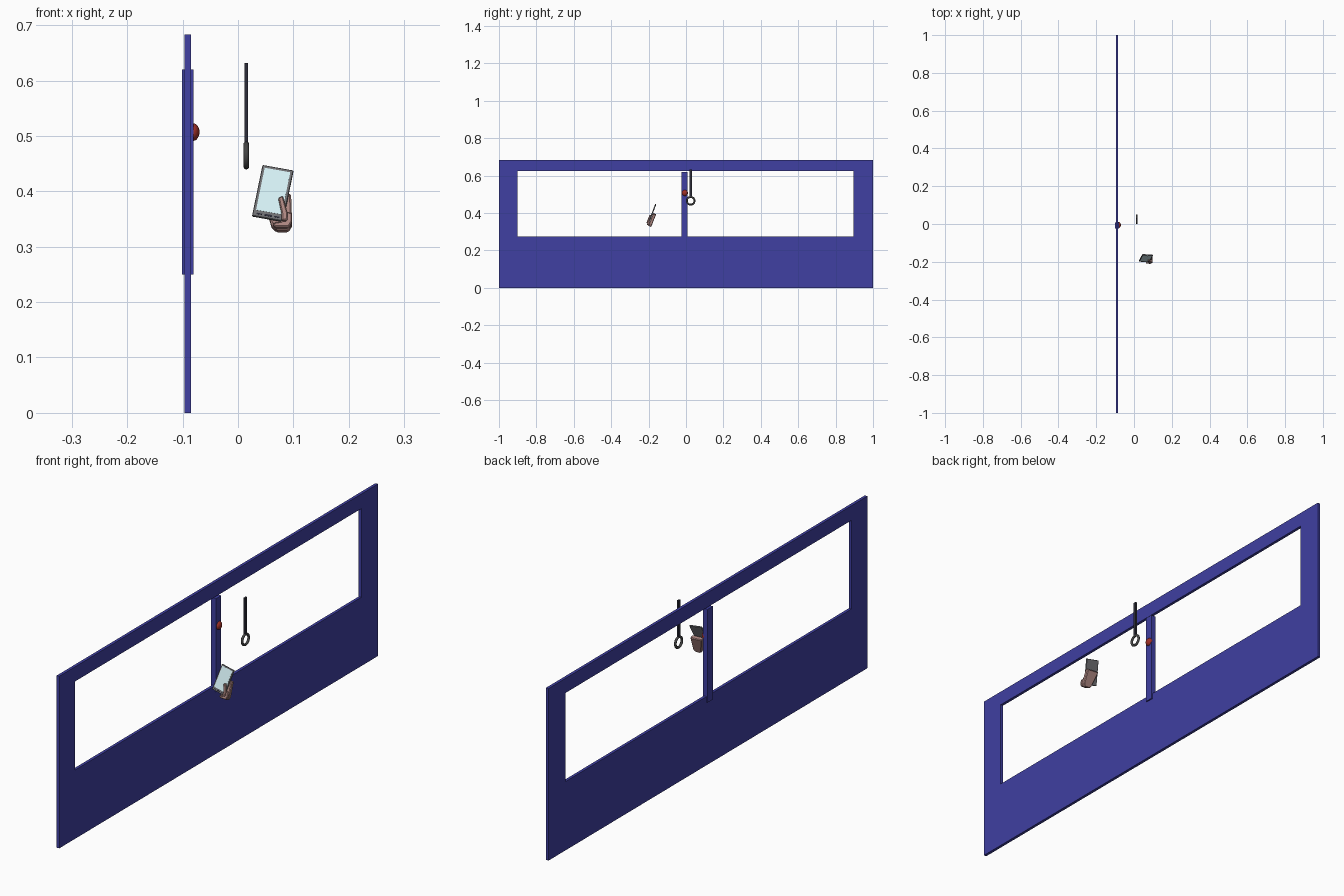
import bpy, bmesh, math
from mathutils import Vector, Matrix

if "Cube" in bpy.data.objects:
    bpy.data.objects.remove(bpy.data.objects["Cube"])


def mat(name, r, g, b):
    m = bpy.data.materials.new(name)
    m.diffuse_color = (r, g, b, 1)
    m.use_nodes = True
    m.node_tree.nodes["Principled BSDF"].inputs["Base Color"].default_value = m.diffuse_color
    return m


BLUE = mat("blue_paint", 0.05, 0.05, 0.36)
RED = mat("red", 0.35, 0.03, 0.02)
DARK = mat("dark_strap", 0.025, 0.025, 0.04)
RUBBER = mat("ring_grey", 0.06, 0.06, 0.06)
CASE = mat("case_grey", 0.16, 0.16, 0.17)
SCREEN = mat("screen", 0.66, 0.87, 0.91)
SKIN = mat("skin", 0.42, 0.24, 0.22)


def finish(name, bm, material, frame=None, bevel=0):
    bmesh.ops.recalc_face_normals(bm, faces=bm.faces)
    me = bpy.data.meshes.new(name)
    bm.to_mesh(me)
    bm.free()
    ob = bpy.data.objects.new(name, me)
    bpy.context.collection.objects.link(ob)
    me.materials.append(material)
    if frame:
        ob.matrix_world = frame
    if bevel:
        mod = ob.modifiers.new("bevel", 'BEVEL')
        mod.width, mod.segments = bevel, 1
    return ob


def box(name, lo, hi, material, frame=None, bevel=0):
    lo, hi = Vector(lo), Vector(hi)
    bm = bmesh.new()
    bmesh.ops.create_cube(bm, size=1, matrix=Matrix.Translation((lo + hi) / 2)
                          @ Matrix.Diagonal((*(hi - lo), 1)))
    return finish(name, bm, material, frame, bevel)


def prism(name, outline, w0, w1, material, frame, bevel=0):
    # outline in local u,v, extruded along local w
    bm = bmesh.new()
    face = bm.faces.new([bm.verts.new((u, v, w0)) for u, v in outline])
    ext = bmesh.ops.extrude_face_region(bm, geom=[face])["geom"]
    bmesh.ops.translate(bm, vec=(0, 0, w1 - w0),
                        verts=[g for g in ext if isinstance(g, bmesh.types.BMVert)])
    return finish(name, bm, material, frame, bevel)


def make_frame(origin, right, up):
    u = Vector(right).normalized()
    w = u.cross(Vector(up)).normalized()
    v = w.cross(u)
    m = Matrix((u, v, w)).transposed().to_4x4()
    m.translation = origin
    return m


# wall panel: one connected frame around the window opening
X0, X1 = -0.0965, -0.085
bm = bmesh.new()
outer = [(-1, 0), (1, 0), (1, 0.683), (-1, 0.683)]
inner = [(-0.9, 0.273), (0.895, 0.273), (0.895, 0.625), (-0.9, 0.625)]
rings = [[bm.verts.new((x, y, z)) for y, z in loop]
         for x in (X0, X1) for loop in (outer, inner)]
for a, b in ((0, 1), (2, 3), (0, 2), (1, 3)):
    for i in range(4):
        j = (i + 1) % 4
        bm.faces.new((rings[a][i], rings[a][j], rings[b][j], rings[b][i]))
finish("window_wall", bm, BLUE)

# pillar between the windows, with its stop button
box("window_pillar", (-0.101, -0.024, 0.25), (-0.080, 0.009, 0.62), BLUE)
bm = bmesh.new()
bmesh.ops.create_uvsphere(bm, u_segments=20, v_segments=12, radius=1,
                          matrix=Matrix.Translation((-0.081, -0.006, 0.507))
                          @ Matrix.Diagonal((0.0115, 0.016, 0.016, 1)))
for f in bm.faces:
    f.smooth = True
finish("stop_button", bm, RED)

# hanging strap and grab ring
box("hanging_strap", (0.0115, 0.019, 0.487), (0.0185, 0.031, 0.632), DARK)
bm = bmesh.new()
N, M, R, r = 24, 10, 0.0205, 0.005
grid = [[bm.verts.new((0.015 + r * math.sin(b),
                       0.025 + (R + r * math.cos(b)) * math.cos(a),
                       0.465 + (R + r * math.cos(b)) * math.sin(a)))
         for b in (2 * math.pi * j / M for j in range(M))]
        for a in (2 * math.pi * i / N for i in range(N))]
for i in range(N):
    for j in range(M):
        f = bm.faces.new((grid[i][j], grid[(i + 1) % N][j],
                          grid[(i + 1) % N][(j + 1) % M], grid[i][(j + 1) % M]))
        f.smooth = True
finish("grab_ring", bm, RUBBER)

# phone: local u right, v up, w out of the screen
P = make_frame((0.0628, -0.181, 0.396), (0.056, -0.004, -0.010), (0.019, 0.036, 0.0935))
box("phone_case", (-0.0285, -0.050, -0.003), (0.0285, 0.050, 0.003), CASE, P, 0.001)
box("phone_screen", (-0.0235, -0.038, 0.002), (0.0235, 0.045, 0.0034), SCREEN, P)
box("phone_home_key", (-0.007, -0.046, 0.002), (0.007, -0.0425, 0.0036), DARK, P)
for s in (-1, 1):
    box("phone_side_key", (s * 0.016 - 0.005, -0.0455, 0.002),
        (s * 0.016 + 0.005, -0.043, 0.0034), DARK, P)

# hand: palm and fingers behind the phone, heel below it, thumb in front
H = make_frame((0.0628, -0.181, 0.396), (1, 0, 0), (0, 0.36, 0.93))
prism("palm", [(-0.020, 0.006), (0.033, 0.002), (0.035, -0.056), (0.029, -0.068),
               (0.006, -0.068), (-0.002, -0.060)], -0.021, -0.004, SKIN, H, 0.003)
prism("hand_heel", [(0.020, -0.036), (0.035, -0.040), (0.035, -0.056), (0.029, -0.066),
                    (0.004, -0.066), (-0.001, -0.059), (0.016, -0.056)],
      -0.006, 0.006, SKIN, H, 0.002)
prism("thumb", [(0.010, -0.012), (0.018, -0.008), (0.027, -0.042), (0.026, -0.056),
                (0.016, -0.056), (0.016, -0.042)], 0.002, 0.011, SKIN, H, 0.002)
